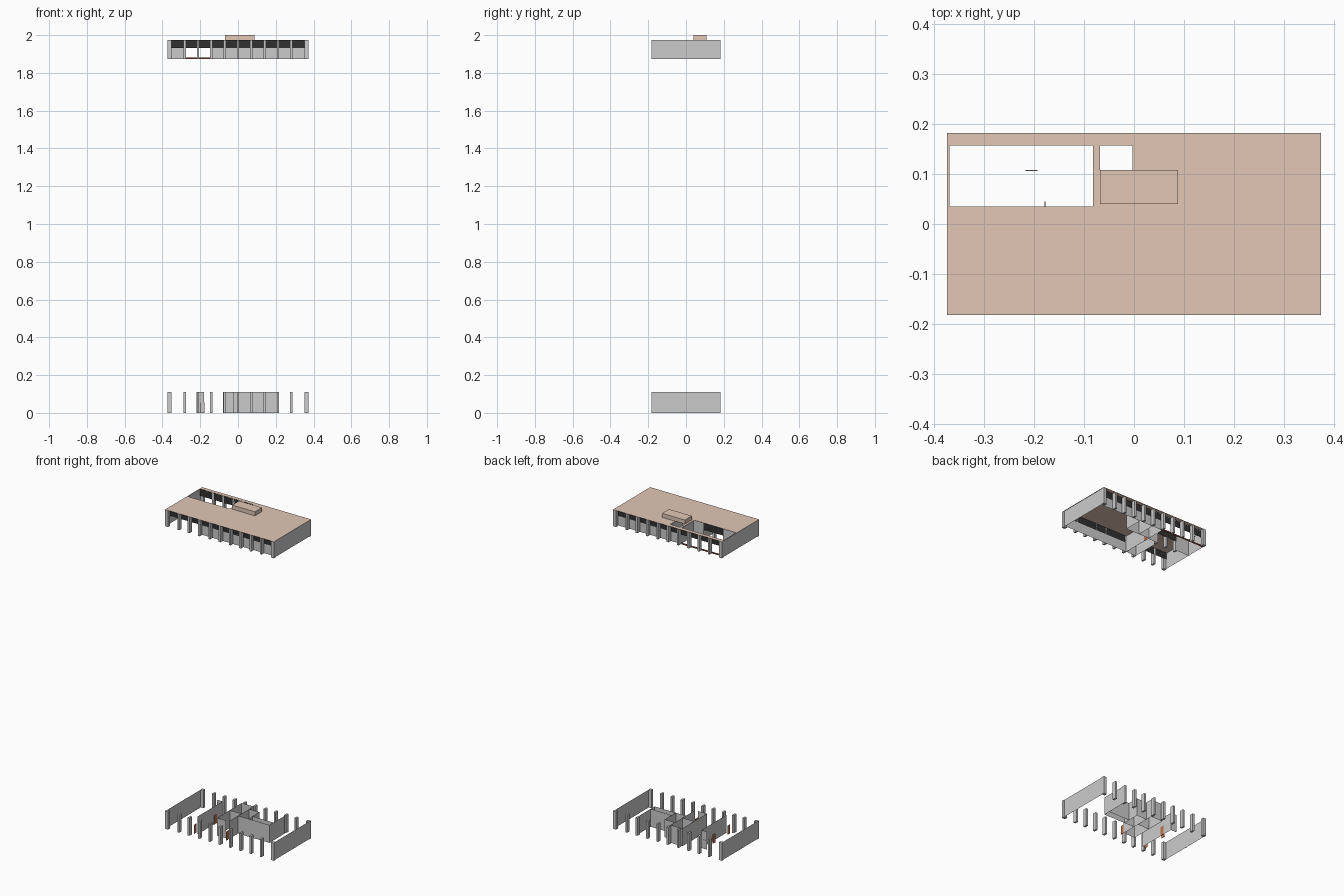
import bpy

if "Cube" in bpy.data.objects:
    bpy.data.objects.remove(bpy.data.objects["Cube"])

def material(name, col):
    m = bpy.data.materials.new(name)
    m.diffuse_color = (*col, 1)
    m.use_nodes = True
    m.node_tree.nodes["Principled BSDF"].inputs["Base Color"].default_value = m.diffuse_color
    return m

ROOF = material("roof_tan", (0.76, 0.57, 0.47))
DARK = material("dark_glazing", (0.03, 0.03, 0.03))
RED = material("door_red", (0.55, 0.17, 0.08))
BROWN = material("sill_brown", (0.2, 0.05, 0.03))

def mesh(name, verts, faces, mat=None):
    me = bpy.data.meshes.new(name)
    me.from_pydata(verts, [], faces)
    ob = bpy.data.objects.new(name, me)
    bpy.context.collection.objects.link(ob)
    if mat:
        me.materials.append(mat)
    return ob

def box(name, x0, x1, y0, y1, z0, z1, mat=None):
    v = [(x, y, z) for z in (z0, z1) for x, y in ((x0, y0), (x1, y0), (x1, y1), (x0, y1))]
    f = [(3, 2, 1, 0), (4, 5, 6, 7)] + [(i, (i + 1) % 4, (i + 1) % 4 + 4, i + 4) for i in range(4)]
    return mesh(name, v, f, mat)

# thin upright wall between two plan points
def wall(name, a, b, z0, z1, mat=None):
    return mesh(name, [(*a, z0), (*b, z0), (*b, z1), (*a, z1)], [(0, 1, 2, 3)], mat)

X, Y, G = 0.373, 0.182, 0.157       # outline and glazing line
PITCH, CW = 0.0705, 0.006           # bay pitch, half column width
FLOOR_H = 0.11
U0, UM, U1 = 1.873, 1.932, 1.974    # upper storey levels

# end walls with corner piers on both storeys
for storey, z0, z1 in (("ground", 0, FLOOR_H), ("upper", U0, U1)):
    for s in (-1, 1):
        wall(storey + "_end_wall", (s * 0.37, -Y), (s * 0.37, Y), z0, z1)
        xs = sorted((s * X, s * 0.352))
        for t in (-1, 1):
            ys = sorted((t * Y, t * (Y - 0.018)))
            box(storey + "_corner_pier", *xs, *ys, z0, z1)

# ---- upper storey facade ----
for s in (-1, 1):
    ys = sorted((s * G, s * (Y - 0.001)))
    for i in range(-4, 5):
        box("upper_column", i * PITCH - CW, i * PITCH + CW, *ys, U0, U1)
    wall("upper_glazing", (-0.37, s * G), (0.37, s * G), UM, U1, DARK)
wall("front_panel", (-2 * PITCH, -G), (0.37, -G), U0, UM)
wall("back_panel", (-0.075, G), (0.37, G), U0, UM)
box("terrace_sill", -0.37, -0.08, G, G + 0.003, U0, U0 + 0.009, BROWN)

# upper partitions and the glazed inner side of the terrace
wall("terrace_side_wall", (-0.075, -G), (-0.075, G), U0, U1)
wall("terrace_wall_left", (-0.37, 0.034), (-4 * PITCH, 0.034), U0, U1)
wall("terrace_wall_right", (-0.145, 0.034), (-0.075, 0.034), U0, U1)
wall("room_wall", (-0.145, -G), (-0.145, 0.034), U0, U1)
wall("terrace_glazing", (-4 * PITCH, 0.034), (-0.145, 0.034), UM, U1, DARK)
for i in (-4, -3, -2):
    box("terrace_column", i * PITCH - CW, i * PITCH + CW, 0.012, 0.033, U0, U1)
wall("stair_wall", (-0.003, 0.04), (-0.003, G), U0, U1)
wall("core_wall", (-0.075, 0.04), (0.088, 0.04), U0, U1)
wall("core_side_wall", (0.088, 0.04), (0.088, G), U0, U1)

# roof sheet with two openings, made as a grid with cells left out
gx = [-X, -0.368, -0.082, -0.068, -0.003, X]
gy = [-Y, 0.035, 0.108, G, Y]
n = len(gx)
open_cells = {(1, 1), (1, 2), (3, 2)}
mesh("roof", [(x, y, U1 + 0.001) for y in gy for x in gx],
     [(j * n + i, j * n + i + 1, (j + 1) * n + i + 1, (j + 1) * n + i)
      for j in range(len(gy) - 1) for i in range(n - 1) if (i, j) not in open_cells], ROOF)
box("roof_housing", -0.068, 0.088, 0.04, 0.108, U1 + 0.001, 2.0, ROOF)

# ---- ground storey ----
for s in (-1, 1):
    ys = sorted((s * G, s * (Y - 0.001)))
    for i in range(-4, 5):
        box("ground_column", i * PITCH - CW, i * PITCH + CW, *ys, 0, FLOOR_H)
box("side_column", -0.372, -0.37, 0.004, 0.016, 0, FLOOR_H)

# ground partitions as plan segments
plan = [
    ((-0.22, 0.107), (-0.18, 0.107)), ((-0.18, -0.14), (-0.18, 0.107)),
    ((-0.08, -0.09), (-0.08, 0.15)), ((-0.08, 0.15), (0.0, 0.15)),
    ((-0.08, 0.034), (0.0, 0.034)), ((-0.08, -0.09), (-0.02, -0.09)),
    ((0.0, -0.09), (0.0, 0.15)), ((0.0, 0.0), (0.215, 0.0)),
    ((0.215, 0.0), (0.215, 0.15)), ((0.0, 0.108), (0.07, 0.108)),
    ((0.07, 0.0), (0.07, 0.108)), ((0.07, 0.04), (0.215, 0.04)),
]
for a, b in plan:
    wall("ground_partition", a, b, 0, FLOOR_H)

# doors
wd = 0.001
box("door_corridor", -0.217, -0.193, 0.107 - wd, 0.107 + wd, 0, 0.055)
for name, x, y, z in (("door_side", -0.178, 0.021, 0), ("door_front", -0.2, -0.145, 0),
                      ("door_lobby", -0.2, 0.0, 0), ("door_hall", 0.0, -0.114, 0),
                      ("door_upper", -0.075, 0.0, U0)):
    box(name, x - wd, x + wd, y, y + 0.024, z, z + 0.055, RED)
